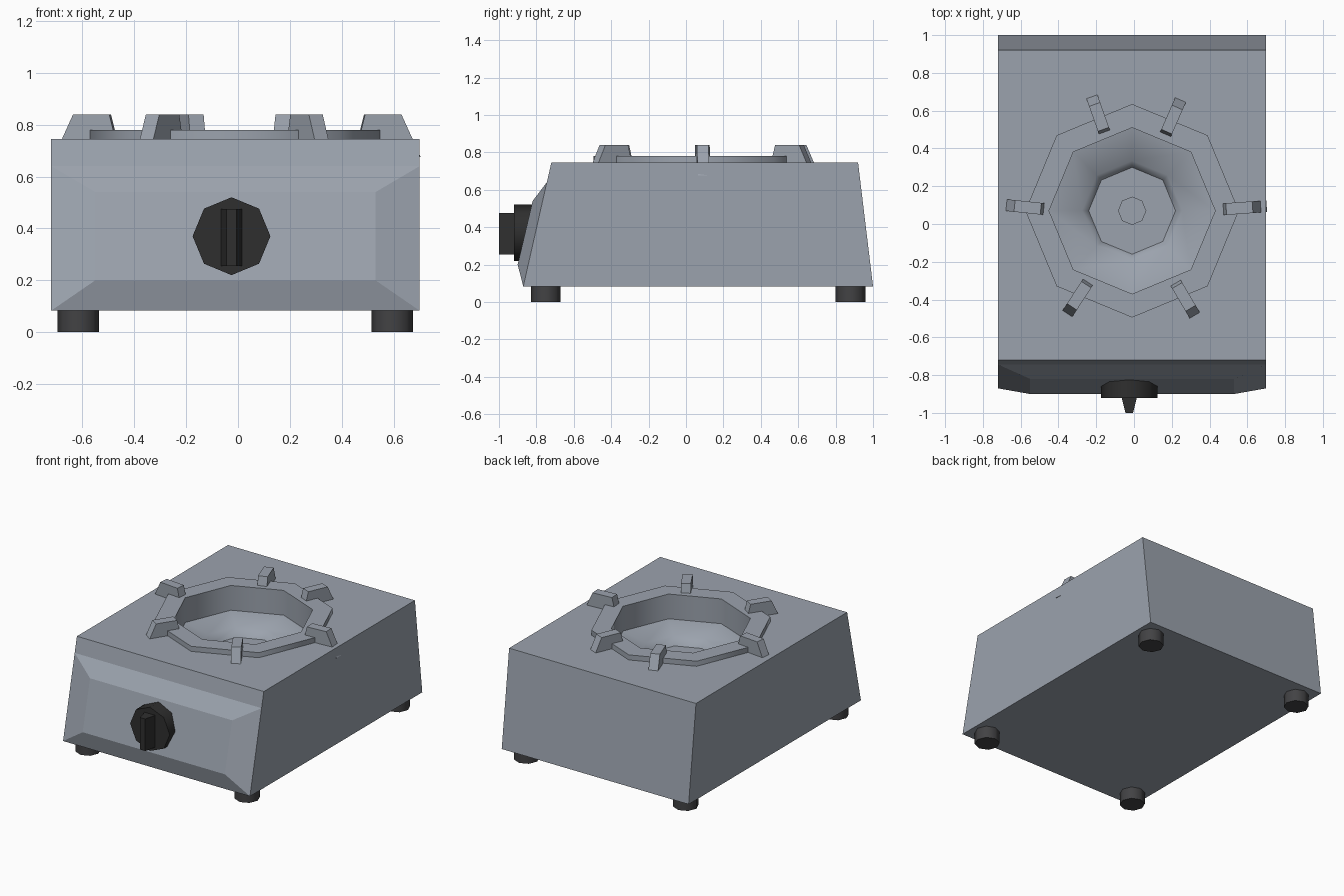
import bpy, bmesh, math
from mathutils import Matrix, Vector

if "Cube" in bpy.data.objects:
    bpy.data.objects.remove(bpy.data.objects["Cube"])

CX, CY = -0.01, 0.07          # burner centre


def material(name, rgb):
    m = bpy.data.materials.new(name)
    m.diffuse_color = (*rgb, 1)
    m.use_nodes = True
    m.node_tree.nodes["Principled BSDF"].inputs["Base Color"].default_value = m.diffuse_color
    return m


METAL = material("grey_metal", (0.33, 0.365, 0.42))
BLACK = material("black_plastic", (0.028, 0.028, 0.028))
RUBBER = material("dark_rubber", (0.055, 0.055, 0.058))


def finish(bm, name, mat, smooth=None, recalc=True):
    if recalc:
        bmesh.ops.recalc_face_normals(bm, faces=bm.faces)
    me = bpy.data.meshes.new(name)
    bm.to_mesh(me)
    bm.free()
    ob = bpy.data.objects.new(name, me)
    bpy.context.collection.objects.link(ob)
    me.materials.append(mat)
    if smooth:
        bpy.ops.object.select_all(action='DESELECT')
        ob.select_set(True)
        bpy.context.view_layer.objects.active = ob
        bpy.ops.object.shade_smooth_by_angle(angle=math.radians(smooth))
    return ob


def prism(profile, depth, matrix):
    """Extrude an (x, z) profile symmetrically along y, then place it."""
    bm = bmesh.new()
    a = [bm.verts.new((x, -depth / 2, z)) for x, z in profile]
    b = [bm.verts.new((x, depth / 2, z)) for x, z in profile]
    bm.faces.new(a)
    bm.faces.new(b[::-1])
    n = len(a)
    for i in range(n):
        j = (i + 1) % n
        bm.faces.new((a[j], a[i], b[i], b[j]))
    bmesh.ops.transform(bm, matrix=matrix, verts=bm.verts)
    return bm


def cylinder(name, r, depth, matrix, mat):
    bm = bmesh.new()
    bmesh.ops.create_cone(bm, cap_ends=True, segments=8, radius1=r, radius2=r,
                          depth=depth, matrix=matrix)
    return finish(bm, name, mat, 50)


# Body: tapered box with a raised front panel and an octagonal hole on top
bm = bmesh.new()
X0, X1, ZB, ZT = -0.72, 0.70, 0.083, 0.745


def pair(y, z, x0=X0, x1=X1):
    return bm.verts.new((x0, y, z)), bm.verts.new((x1, y, z))


bot, mid, top = pair(-0.87, ZB), pair(-0.744, 0.64), pair(-0.72, ZT)
back_top, back_bot = pair(0.92, ZT), pair(1.0, ZB)
p_low, p_high = pair(-0.90, 0.20, -0.55, 0.53), pair(-0.82, 0.54, -0.55, 0.53)
for lo, hi in ((bot, p_low), (p_low, p_high), (p_high, mid), (mid, top),
               (back_top, back_bot), (back_bot, bot)):
    bm.faces.new((lo[0], lo[1], hi[1], hi[0]))
for s in (0, 1):
    bm.faces.new((bot[s], p_low[s], p_high[s], mid[s]))
    bm.faces.new((bot[s], mid[s], top[s], back_top[s], back_bot[s]))
hole = [bm.verts.new((CX + 0.565 * math.cos(i * math.pi / 4),
                      CY + 0.565 * math.sin(i * math.pi / 4), ZT)) for i in range(8)]
edges = [bm.edges.new((hole[i], hole[(i + 1) % 8])) for i in range(8)]
edges += [bm.edges.get((top[0], top[1])), bm.edges.get((back_top[0], back_top[1]))]
edges += [bm.edges.get((top[s], back_top[s])) for s in (0, 1)]
bmesh.ops.triangle_fill(bm, edges=edges, use_beauty=True, normal=(0, 0, 1))
finish(bm, "body", METAL)

# Burner: one octagonal lathe profile for the rim, the well and the centre
profile = [(0.565, 0.745), (0.565, 0.78), (0.44, 0.78), (0.44, 0.61),
           (0.265, 0.575), (0.23, 0.52), (0.075, 0.52), (0.075, 0.54)]
bm = bmesh.new()
rings = [[bm.verts.new((CX + r * math.cos(i * math.pi / 4),
                        CY + r * math.sin(i * math.pi / 4), z)) for i in range(8)]
         for r, z in profile]
for a, b in zip(rings, rings[1:]):
    for i in range(8):
        j = (i + 1) % 8
        bm.faces.new((a[i], a[j], b[j], b[i]))
bm.faces.new(rings[-1])
finish(bm, "burner_well", METAL, 50, recalc=False)

# Pan supports: position angle, direction angle, inner radius
supports = [(1.5, 4, 0.483), (66.4, 66.4, 0.442), (109.4, 109.4, 0.442),
            (178, 174, 0.468), (238, 237, 0.445), (301, 300.5, 0.447)]
arm = [(-0.125, 0.675), (-0.10, 0.78), (-0.085, 0.84), (0.055, 0.84), (0.13, 0.675)]
for i, (pos, tilt, r0) in enumerate(supports):
    a, r = math.radians(pos), r0 + 0.10
    place = (Matrix.Translation((CX + r * math.cos(a), CY + r * math.sin(a), 0))
             @ Matrix.Rotation(math.radians(tilt), 4, 'Z'))
    finish(prism(arm, 0.062, place), f"pan_support_{i + 1}", METAL)

# Feet
for x in (-0.615, 0.595):
    for y in (-0.75, 0.88):
        cylinder("foot", 0.08, 0.09, Matrix.Translation((x, y, 0.045)), RUBBER)

# Knob: octagonal dial with a tapered grip
KX, KZ = -0.025, 0.37
cylinder("knob_dial", 0.15, 0.10,
         Matrix.Translation((KX, -0.87, KZ)) @ Matrix.Rotation(math.pi / 2, 4, 'X'), BLACK)
# grip section lies in x/y, extruded vertically
grip = [(-0.04, 0.0), (-0.02, 0.08), (0.02, 0.08), (0.04, 0.0)]
place = Matrix.Translation((KX, -0.92, KZ - 0.005)) @ Matrix.Rotation(math.pi / 2, 4, 'X')
finish(prism(grip, 0.22, place), "knob_grip", BLACK)
